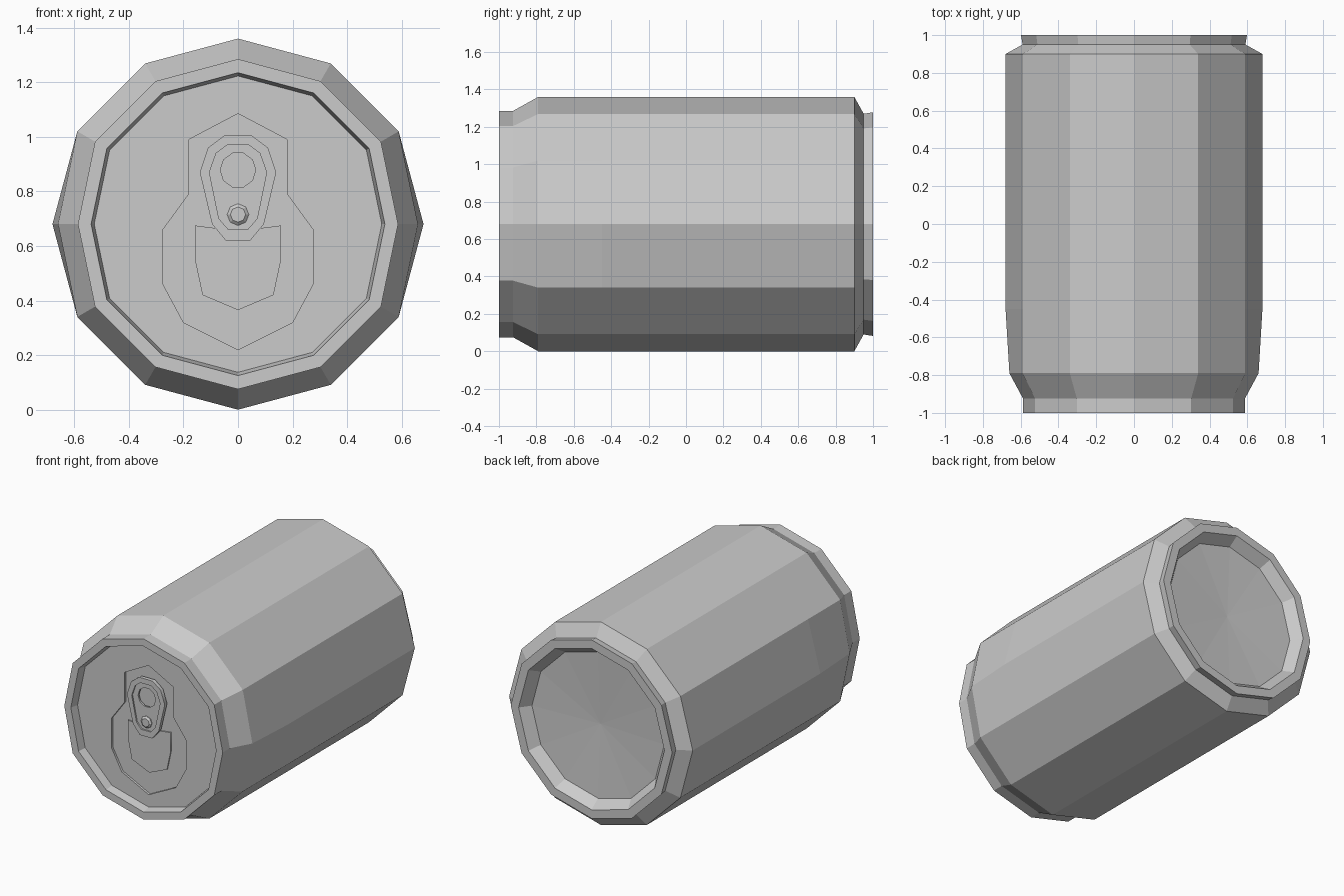
import bpy, bmesh, math

if "Cube" in bpy.data.objects:
    bpy.data.objects.remove(bpy.data.objects["Cube"])

CZ = 0.68  # height of the can's axis


def revolve(name, profile, sides, cz, taper=False):
    """Spin (y, radius) points around the y axis; radius 0 closes to a point."""
    bm = bmesh.new()
    rings = []
    for y, r in profile:
        if r == 0:
            rings.append([bm.verts.new((0, y, cz))] * sides)
            continue
        ring = []
        for i in range(sides):
            a = 2 * math.pi * i / sides
            x = r * math.cos(a)
            if taper and y < -0.7 and i in (0, sides // 2):
                x *= 0.97
            ring.append(bm.verts.new((x, y, cz + r * math.sin(a))))
        rings.append(ring)
    for a, b in zip(rings, rings[1:]):
        for i in range(sides):
            j = (i + 1) % sides
            quad = list(dict.fromkeys((a[i], a[j], b[j], b[i])))
            if len(quad) > 2:
                bm.faces.new(quad)
    bmesh.ops.recalc_face_normals(bm, faces=bm.faces)
    me = bpy.data.meshes.new(name)
    bm.to_mesh(me)
    bm.free()
    ob = bpy.data.objects.new(name, me)
    bpy.context.collection.objects.link(ob)
    return ob


def circle(cz, r, sides):
    return [(r * math.cos(2 * math.pi * i / sides), cz + r * math.sin(2 * math.pi * i / sides))
            for i in range(sides)]


def mirrored(half):
    return half + [(-x, z) for x, z in reversed(half) if x > 0]


def plate(name, loops, front, back):
    """Flat plate facing -y; the first loop is the outline, further loops are holes."""
    cu = bpy.data.curves.new(name, 'CURVE')
    cu.dimensions = '2D'
    cu.fill_mode = 'BOTH'
    cu.extrude = (back - front) / 2
    for pts in loops:
        sp = cu.splines.new('POLY')
        sp.points.add(len(pts) - 1)
        for p, (x, z) in zip(sp.points, pts):
            p.co = (x, z, 0, 1)
        sp.use_cyclic_u = True
    ob = bpy.data.objects.new(name, cu)
    bpy.context.collection.objects.link(ob)
    ob.location.y = (front + back) / 2
    ob.rotation_euler.x = math.pi / 2
    bpy.ops.object.select_all(action='DESELECT')
    ob.select_set(True)
    bpy.context.view_layer.objects.active = ob
    bpy.ops.object.convert(target='MESH')
    return ob


# Can shell: recessed front floor, rim, shoulder, wall, base lip and base dome
revolve("can_body", [
    (-0.93, 0), (-0.93, 0.54), (-1.0, 0.555), (-1.0, 0.605), (-0.925, 0.605),
    (-0.79, 0.68), (-0.45, 0.68), (0.9, 0.68), (0.95, 0.59), (1.0, 0.598),
    (1.0, 0.54), (0.93, 0.49), (0.905, 0)], 12, CZ, taper=True)

# Lid plate with the keyhole-shaped recess
keyhole = mirrored([(0, 1.085), (0.18, 0.99), (0.18, 0.79), (0.275, 0.66),
                    (0.275, 0.46), (0.2, 0.32), (0, 0.22)])
plate("lid", [circle(CZ, 0.543, 12), keyhole], -0.945, -0.928)

# Mouth panel
plate("mouth_panel", [mirrored([(0, 0.66), (0.08, 0.665), (0.158, 0.675), (0.158, 0.55),
                                (0.13, 0.42), (0, 0.365)])], -0.938, -0.928)

# Pull tab: raised border and inner plate with finger hole
outer = mirrored([(0.05, 1.005), (0.11, 0.96), (0.14, 0.87), (0.095, 0.68), (0.045, 0.62)])
inner = mirrored([(0.04, 0.97), (0.08, 0.94), (0.105, 0.87), (0.07, 0.7), (0.035, 0.66)])
plate("tab_border", [outer, inner], -0.975, -0.95)
plate("tab_plate", [inner, circle(0.878, 0.065, 10)], -0.965, -0.953)

# Rivet holding the tab
revolve("rivet", [(-0.93, 0), (-0.93, 0.04), (-0.97, 0.04), (-0.98, 0.028), (-0.98, 0)], 8, 0.715)
